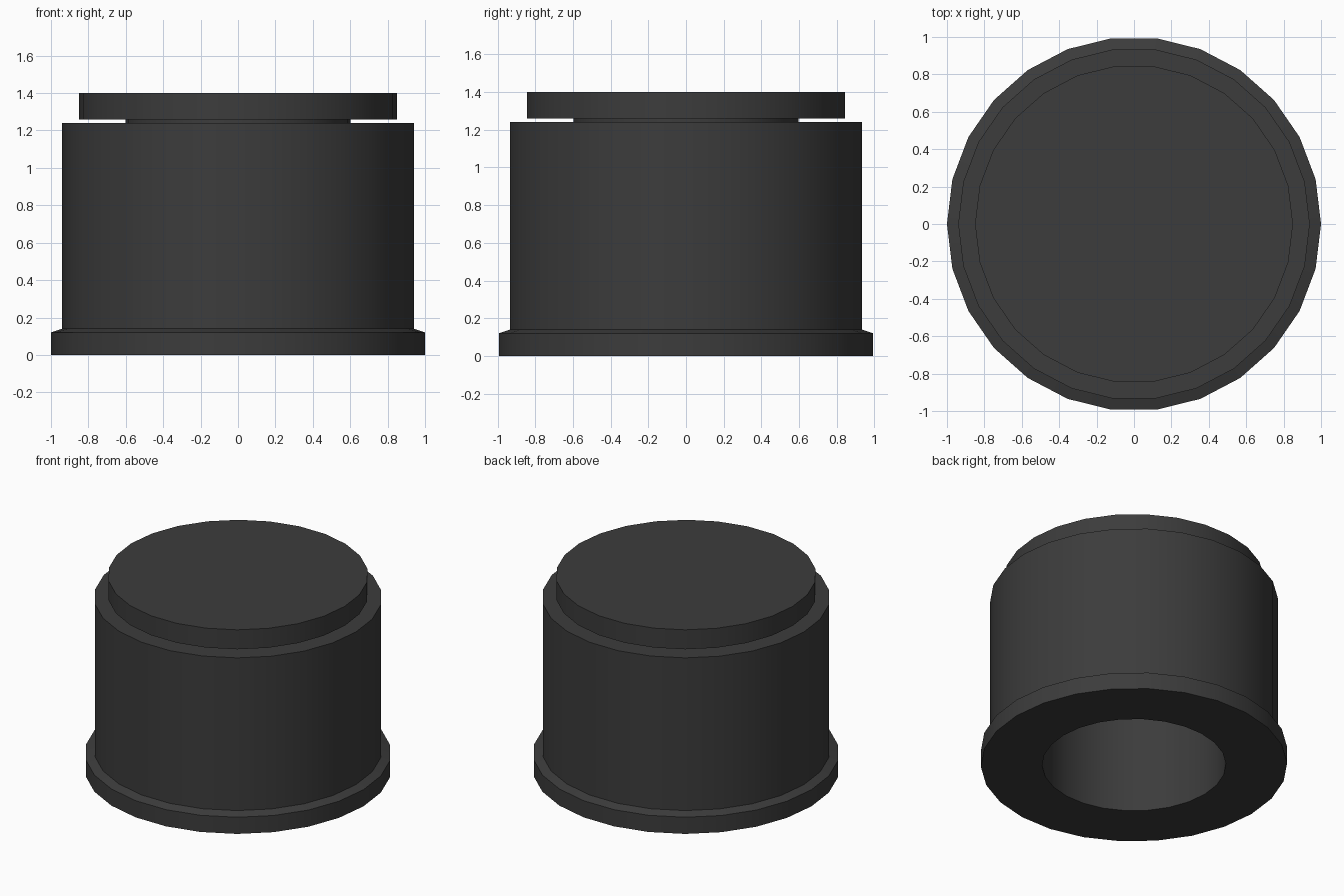
import bpy, bmesh, math

if "Cube" in bpy.data.objects:
    bpy.data.objects.remove(bpy.data.objects["Cube"])

SIDES = 26

mat = bpy.data.materials.new("dark_grey")
mat.diffuse_color = (0.045, 0.045, 0.045, 1)
mat.use_nodes = True
mat.node_tree.nodes["Principled BSDF"].inputs["Base Color"].default_value = mat.diffuse_color


def lathe(name, profile, closed=False):
    """Revolve (radius, z) points around z; radius 0 points become cap centres."""
    bm = bmesh.new()
    rings = []
    for r, z in profile:
        rings.append([bm.verts.new((r * math.cos(2 * math.pi * i / SIDES),
                                    r * math.sin(2 * math.pi * i / SIDES), z))
                      for i in range(SIDES)])
    for a, b in zip(rings, rings[1:]):
        for i in range(SIDES):
            j = (i + 1) % SIDES
            bm.faces.new((a[i], a[j], b[j], b[i]))
    if closed:
        bm.faces.new(rings[0][::-1])
        bm.faces.new(rings[-1])
    mesh = bpy.data.meshes.new(name)
    bm.to_mesh(mesh)
    bm.free()
    mesh.materials.append(mat)
    ob = bpy.data.objects.new(name, mesh)
    bpy.context.collection.objects.link(ob)
    bpy.ops.object.select_all(action='DESELECT')
    ob.select_set(True)
    bpy.context.view_layer.objects.active = ob
    bpy.ops.object.shade_smooth_by_angle(angle=math.radians(30))
    return ob


# Hollow body: bore wall, flared foot, outer wall, top rim (bore also forms the neck)
lathe("body", [(0.6, 1.26), (0.6, 0), (1, 0), (1, 0.12),
               (0.94, 0.14), (0.94, 1.24), (0.6, 1.24)])

# Outside of the short neck between body and lid
lathe("neck", [(0.602, 1.24), (0.602, 1.26)])

# Solid disc lid
lathe("lid", [(0.85, 1.26), (0.85, 1.4)], closed=True)
